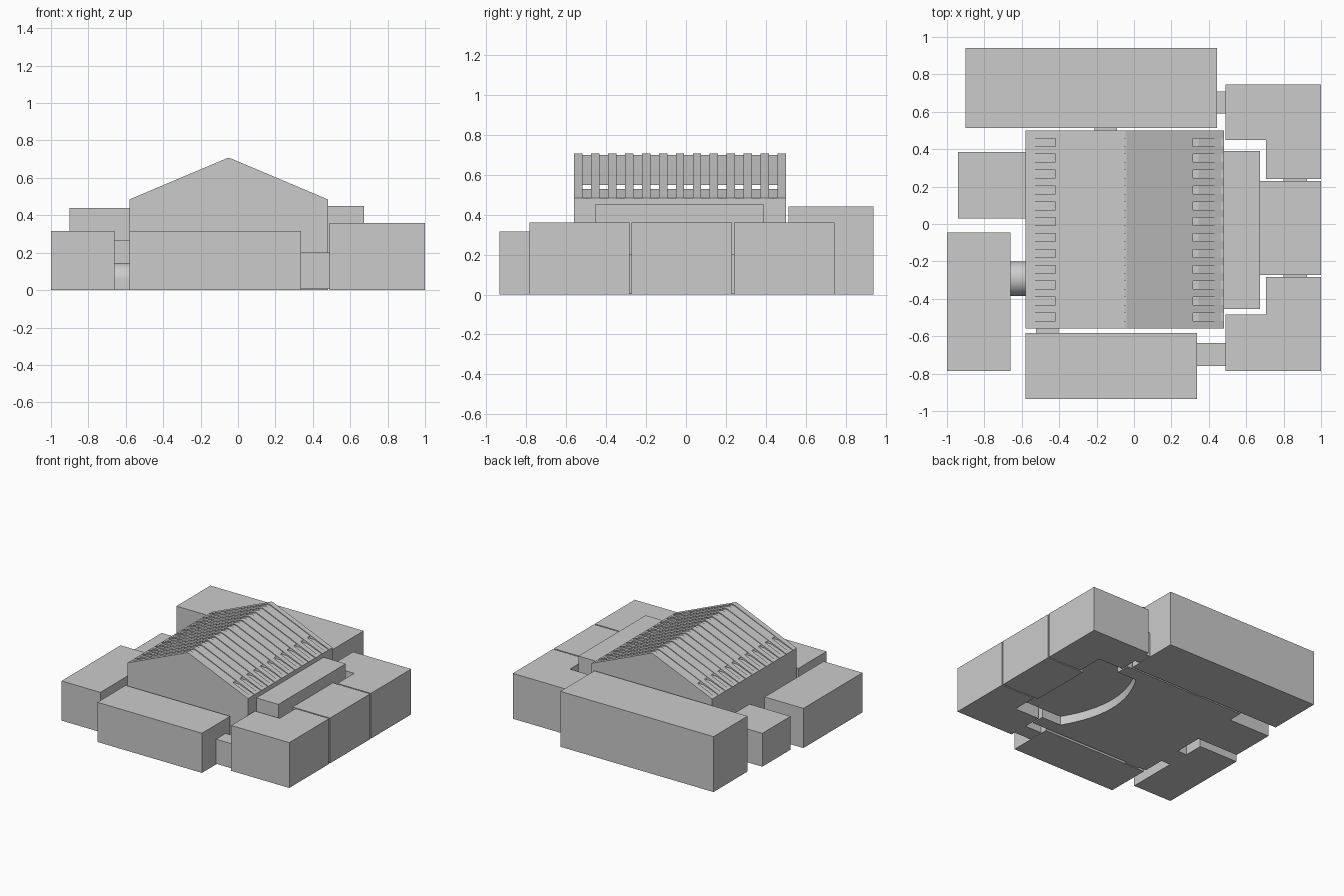
import bpy, bmesh, math
from mathutils import Vector

if "Cube" in bpy.data.objects:
    bpy.data.objects.remove(bpy.data.objects["Cube"])


def prism(name, pts, axis, lo, hi):
    """Extrude a closed 2D outline along an axis ('x': pts are y,z; 'y': x,z; 'z': x,y)."""
    def place(p, t):
        return {'x': (t, p[0], p[1]), 'y': (p[0], t, p[1]), 'z': (p[0], p[1], t)}[axis]
    bm = bmesh.new()
    face = bm.faces.new([bm.verts.new(place(p, lo)) for p in pts])
    new = bmesh.ops.extrude_face_region(bm, geom=[face])
    bmesh.ops.translate(bm, vec=Vector(place((0, 0), hi - lo)),
                        verts=[v for v in new['geom'] if isinstance(v, bmesh.types.BMVert)])
    bmesh.ops.recalc_face_normals(bm, faces=bm.faces)
    mesh = bpy.data.meshes.new(name)
    bm.to_mesh(mesh)
    bm.free()
    ob = bpy.data.objects.new(name, mesh)
    bpy.context.collection.objects.link(ob)
    return ob


def block(name, x0, x1, y0, y1, z1, z0=0.0):
    return prism(name, [(x0, y0), (x1, y0), (x1, y1), (x0, y1)], 'z', z0, z1)


# Main hall body with a low flat-topped roof deck
X0, X1, Y0, Y1, MID, EAVE, TOP = -0.58, 0.48, -0.56, 0.50, -0.05, 0.485, 0.707
hall = prism("hall_body", [(X0, 0), (X1, 0), (X1, EAVE), (X1 - 0.015, EAVE), (0.345, 0.53),
                           (-0.445, 0.53), (X0 + 0.015, EAVE), (X0, EAVE)], 'y', Y0, Y1)

# Bow-fronted recess under the stage, cut from the hall floor
arc = []
for i in range(17):
    t = -1 + i / 8
    arc.append((0.31 - 0.13 * (1 - t * t), -0.0325 - 0.4225 * t))
cutter = prism("stage_recess_cutter", [(0.6, -0.455), (0.6, 0.39)] + arc, 'z', -0.1, 0.07)
cutter.hide_render = True
cutter.hide_viewport = True
cut = hall.modifiers.new("stage_recess", 'BOOLEAN')
cut.operation = 'DIFFERENCE'
cut.solver = 'EXACT'
cut.object = cutter

# Gabled roof ribs
RIBS, RIB_W = 13, 0.042
pitch = (Y1 - Y0 - RIB_W) / (RIBS - 1)
rib_outline = [(X0, EAVE - 0.02), (X1, EAVE - 0.02), (X1, EAVE), (MID + 0.012, TOP - 0.003),
               (MID, TOP), (MID - 0.012, TOP - 0.003), (X0, EAVE)]
for i in range(RIBS):
    y = Y0 + i * pitch
    prism(f"roof_rib_{i + 1}", rib_outline, 'y', y, y + RIB_W)
    # Roof panel between this rib and the next
    if i < RIBS - 1:
        prism(f"roof_panel_{i + 1}", [(-0.42, 0.549), (0.315, 0.549), (MID + 0.01, 0.698),
                                      (MID - 0.01, 0.698)], 'y', y + RIB_W, y + pitch)

# Surrounding wings
block("back_wing", -0.90, 0.445, 0.513, 0.94, 0.44)
block("left_wing", -0.94, X0, 0.03, 0.385, 0.265)
block("front_left_wing", -1.0, -0.66, -0.785, -0.045, 0.315)
block("front_wing", X0, 0.338, -0.935, -0.582, 0.315)
block("right_wing", 0.673, 1.0, -0.274, 0.23, 0.36)
block("stage_block", X1, 0.673, -0.455, 0.39, 0.45, 0.07)

# L-shaped corner wings
prism("front_right_corner", [(0.49, -0.785), (1, -0.785), (1, -0.284), (0.705, -0.284),
                             (0.705, -0.485), (0.49, -0.485)], 'z', 0, 0.36)
prism("back_right_corner", [(0.49, 0.745), (1, 0.745), (1, 0.24), (0.705, 0.24),
                            (0.705, 0.45), (0.49, 0.45)], 'z', 0, 0.36)

# Flat-topped link passages
for name, x0, x1, y0, y1 in [
        ("front_right_link", 0.338, 0.49, -0.758, -0.637),
        ("back_right_link", 0.445, 0.49, 0.59, 0.708),
        ("hall_back_link", -0.21, -0.09, Y1, 0.513),
        ("hall_front_link", -0.525, -0.405, -0.582, Y0),
        ("right_front_link", 0.80, 0.925, -0.284, -0.274),
        ("right_back_link", 0.80, 0.925, 0.23, 0.24)]:
    block(name, x0, x1, y0, y1, 0.2, 0.005)

# Barrel-vaulted link on the left
R = 0.092
vault = [(-0.292 + R * math.cos(math.pi * i / 24), 0.053 + R * math.sin(math.pi * i / 24))
         for i in range(25)]
tunnel = prism("vaulted_link", [(-0.292 - R, 0), (-0.292 + R, 0)] + vault, 'x', -0.66, X0)
bpy.context.view_layer.objects.active = tunnel
tunnel.select_set(True)
bpy.ops.object.shade_smooth_by_angle(angle=math.radians(30))
